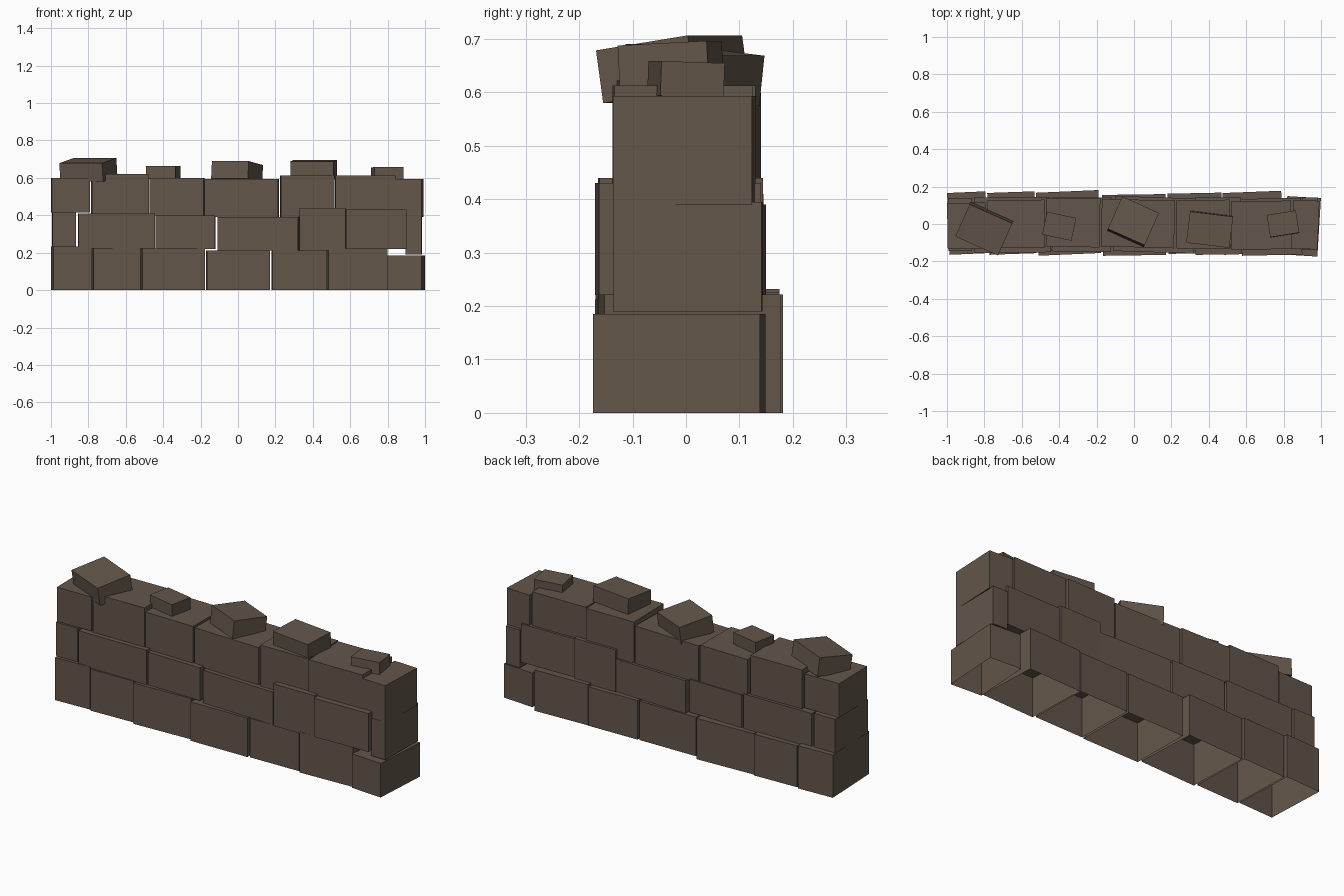
import bpy, bmesh, math
from mathutils import Matrix

stone = bpy.data.materials.new("brown_stone")
stone.diffuse_color = (0.125, 0.094, 0.069, 1)


def box(name, center, size, yaw=0, pitch=0, open_bottom=False):
    """Flat-sided stone, tilted about its long axis and then turned."""
    bm = bmesh.new()
    bmesh.ops.create_cube(bm, size=1)
    if open_bottom:
        bmesh.ops.delete(bm, geom=[f for f in bm.faces if f.normal.z < -0.9],
                         context='FACES')
    bm.transform(Matrix.Translation(center)
                 @ Matrix.Rotation(math.radians(yaw), 4, 'Z')
                 @ Matrix.Rotation(math.radians(pitch), 4, 'X')
                 @ Matrix.Diagonal((*size, 1)))
    me = bpy.data.meshes.new(name)
    bm.to_mesh(me)
    bm.free()
    me.materials.append(stone)
    bpy.context.collection.objects.link(bpy.data.objects.new(name, me))


def block(name, x0, x1, y0, y1, z0, z1, yaw, open_bottom=False):
    """Wall stone given by its extents, shrunk so the turned stone fits them."""
    s = abs(math.sin(math.radians(yaw)))
    dx, dy = x1 - x0, y1 - y0
    box(name, ((x0 + x1) / 2, (y0 + y1) / 2, (z0 + z1) / 2),
        (dx - dy * s, dy - dx * s, z1 - z0), yaw, 0, open_bottom)


# Courses: x0, x1, y0, y1, z0, z1, yaw
bottom = [
    (-1.00, -0.78, -0.165, 0.175, 0, 0.232, 2.5),
    (-0.785, -0.52, -0.165, 0.175, 0, 0.225, 2),
    (-0.525, -0.175, -0.17, 0.182, 0, 0.222, 2.5),
    (-0.17, 0.172, -0.17, 0.16, 0, 0.212, 0.8),
    (0.178, 0.475, -0.16, 0.168, 0, 0.212, 1.2),
    (0.472, 0.80, -0.165, 0.178, 0, 0.222, 2.2),
    (0.80, 1.00, -0.175, 0.15, 0, 0.185, -3.5),
]
middle = [
    (-0.995, -0.865, -0.145, 0.14, 0.232, 0.415, 0.5),
    (-0.855, -0.445, -0.155, 0.145, 0.222, 0.41, 0.6),
    (-0.44, -0.12, -0.15, 0.145, 0.221, 0.40, -0.8),
    (-0.11, 0.33, -0.158, 0.15, 0.211, 0.39, -1.8),
    (0.325, 0.575, -0.165, 0.144, 0.212, 0.44, 0.8),
    (0.57, 0.90, -0.17, 0.14, 0.221, 0.43, 1.2),
    (0.895, 0.985, -0.137, 0.143, 0.19, 0.395, -0.8),
]
top = [
    (-1.00, -0.79, -0.135, 0.115, 0.415, 0.60, 1),
    (-0.785, -0.475, -0.13, 0.13, 0.41, 0.622, 1),
    (-0.472, -0.18, -0.125, 0.14, 0.40, 0.60, -0.8),
    (-0.178, 0.22, -0.13, 0.135, 0.39, 0.593, -1.5),
    (0.225, 0.515, -0.135, 0.13, 0.39, 0.613, 0.8),
    (0.518, 0.842, -0.138, 0.125, 0.43, 0.613, 0.8),
    (0.84, 0.992, -0.137, 0.13, 0.39, 0.593, -2.5),
]
for course, rows in (("bottom", bottom), ("middle", middle), ("top", top)):
    for i, r in enumerate(rows):
        block(f"{course}_stone_{i + 1}", *r, open_bottom=course == "bottom")

# Loose stones along the crest: centre, size, yaw, pitch
caps = [
    ((-0.80, -0.025, 0.643), (0.25, 0.19, 0.10), -24, 8.5),
    ((-0.40, -0.012, 0.629), (0.16, 0.125, 0.07), -12, 0),
    ((-0.005, 0.012, 0.632), (0.215, 0.19, 0.095), -24, -6.5),
    ((0.405, -0.028, 0.642), (0.232, 0.168, 0.10), -7, 3),
    ((0.797, 0.0, 0.624), (0.157, 0.12, 0.065), 9, -2),
]
for i, c in enumerate(caps):
    box(f"loose_cap_stone_{i + 1}", *c)
